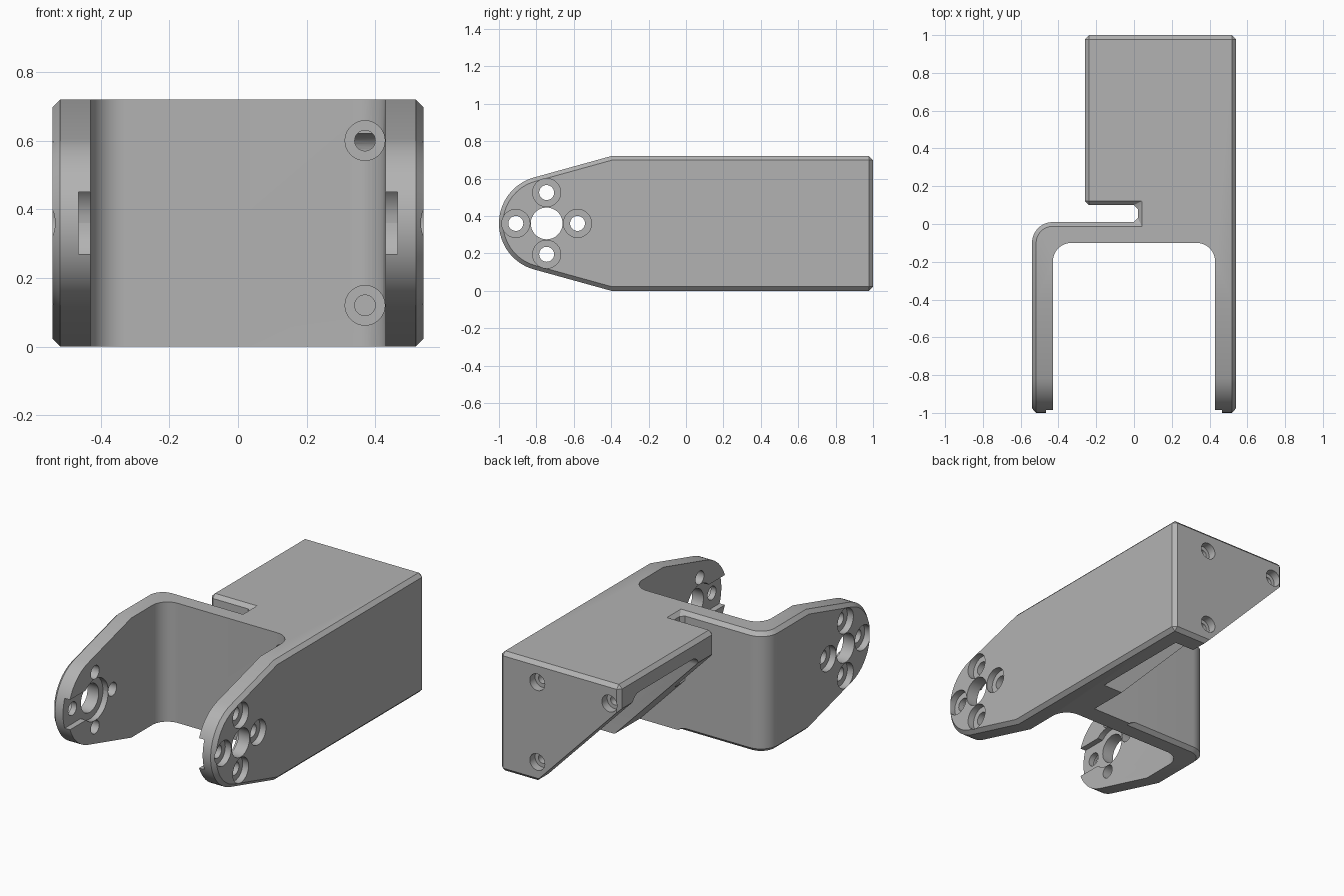
import bpy, bmesh
from math import sin, cos, radians

if "Cube" in bpy.data.objects:
    bpy.data.objects.remove(bpy.data.objects["Cube"], do_unlink=True)

WIDTH, HEIGHT, WALL, FILLET = 0.54, 0.72, 0.11, 0.1
INNER = WIDTH - WALL
MID = HEIGHT / 2
PIVOT_Y, TIP_R = -0.745, 0.255


def arc(cx, cy, r, start, end, steps=12):
    angles = [radians(start + (end - start) * i / steps) for i in range(steps + 1)]
    return [(cx + r * cos(a), cy + r * sin(a)) for a in angles]


def prism(name, points, axis, lo, hi):
    """Extrude a 2D outline along an axis from lo to hi."""
    place = {"x": lambda u, v, w: (w, u, v),
             "y": lambda u, v, w: (u, w, v),
             "z": lambda u, v, w: (u, v, w)}[axis]
    bm = bmesh.new()
    low = [bm.verts.new(place(u, v, lo)) for u, v in points]
    high = [bm.verts.new(place(u, v, hi)) for u, v in points]
    bm.faces.new(low)
    bm.faces.new(high)
    for i in range(len(points)):
        j = (i + 1) % len(points)
        bm.faces.new((low[i], low[j], high[j], high[i]))
    bmesh.ops.recalc_face_normals(bm, faces=bm.faces)
    mesh = bpy.data.meshes.new(name)
    bm.to_mesh(mesh)
    bm.free()
    obj = bpy.data.objects.new(name, mesh)
    bpy.context.collection.objects.link(obj)
    return obj


def apply(obj, mod):
    bpy.context.view_layer.objects.active = obj
    bpy.ops.object.modifier_apply(modifier=mod.name)


def combine(obj, tool, operation="DIFFERENCE"):
    tool.hide_render = True
    mod = obj.modifiers.new("combine", "BOOLEAN")
    mod.object, mod.operation, mod.solver = tool, operation, "EXACT"
    apply(obj, mod)
    bpy.data.objects.remove(tool, do_unlink=True)


def drill(obj, axis, u, v, r, lo, hi):
    combine(obj, prism("drill", arc(u, v, r, 0, 350, 35), axis, lo, hi))


# Outer body: plan outline crossed with the rounded side outline
plan = [(-WIDTH, -1.1), (WIDTH, -1.1), (WIDTH, 1), (-0.26, 1), (-0.26, 0.1),
        (0.02, 0.1), (0.02, 0.01)] + arc(-INNER, 0.01 - WALL, WALL, 90, 180)
bracket = prism("bracket", plan, "z", -0.1, HEIGHT + 0.1)
side = [(1.1, 0), (1.1, HEIGHT), (-0.4, HEIGHT)]
side += arc(PIVOT_Y, MID, TIP_R, 106, 254, 32) + [(-0.4, 0)]
combine(bracket, prism("side_outline", side, "x", -1, 1), "INTERSECT")

# Chamfer on the outer edges
bevel = bracket.modifiers.new("chamfer", "BEVEL")
bevel.width, bevel.segments = 0.022, 1
bevel.limit_method, bevel.angle_limit = "ANGLE", radians(40)
bevel.use_clamp_overlap = False
apply(bracket, bevel)

# Fork opening between the arms
fork = [(-INNER, -1.2), (INNER, -1.2)]
fork += arc(INNER - FILLET, -0.1 - FILLET, FILLET, 0, 90)
fork += arc(FILLET - INNER, -0.1 - FILLET, FILLET, 90, 180)
combine(bracket, prism("fork_opening", fork, "z", -0.2, 1))

# Slanted underside of the rear housing
slant = [(0.397, -0.1), (-0.4, 0.725), (-0.8, 0.725), (-0.8, -0.1)]
combine(bracket, prism("slant_cut", slant, "y", 0.0105, 1.2))

# Hollow under the rear housing, with rounded corners
top = HEIGHT - 0.1
pocket = [(0.88, -0.2)] + arc(0.88 - 0.06, top - 0.06, 0.06, 0, 90, 6)
pocket += arc(0.25 + 0.06, top - 0.06, 0.06, 90, 180, 6) + [(0.25, -0.2)]
combine(bracket, prism("pocket", pocket, "x", -0.5, INNER))

# Horn recess on the inner face of each arm
horn = [(-1.2, -0.09 + MID), (-1.2, 0.09 + MID)]
horn += arc(PIVOT_Y, MID, 0.125, 134, -134, 28)
for lo, hi in ((INNER - 0.05, INNER + 0.035), (-INNER - 0.035, -INNER + 0.05)):
    combine(bracket, prism("horn_recess", horn, "x", lo, hi))

# Pivot hole and four countersunk screw holes through both arms
drill(bracket, "x", PIVOT_Y, MID, 0.085, -1, 1)
for angle in range(0, 360, 90):
    y = PIVOT_Y + 0.165 * cos(radians(angle))
    z = MID + 0.165 * sin(radians(angle))
    drill(bracket, "x", y, z, 0.04, -1, 1)
    for lo, hi in ((WIDTH - 0.04, 1), (-1, 0.04 - WIDTH)):
        drill(bracket, "x", y, z, 0.075, lo, hi)

# Screw holes through the cross wall
for z in (0.12, 0.6):
    drill(bracket, "y", 0.37, z, 0.058, -0.4, -0.05)
    drill(bracket, "y", 0.37, z, 0.03, -0.2, 0.4)

# Screw holes through the rear wall
for x, z in ((0.29, 0.12), (0.29, 0.6), (-0.19, 0.6)):
    drill(bracket, "y", x, z, 0.05, 0.95, 1.2)
    drill(bracket, "y", x, z, 0.027, 0.8, 1.2)

# Single grey finish
grey = bpy.data.materials.new("plain_grey")
grey.use_nodes = True
color = (0.45, 0.45, 0.45, 1)
grey.diffuse_color = color
grey.node_tree.nodes["Principled BSDF"].inputs["Base Color"].default_value = color
bracket.data.materials.clear()
bracket.data.materials.append(grey)
for face in bracket.data.polygons:
    face.material_index = 0

bpy.ops.object.select_all(action="DESELECT")
bracket.select_set(True)
bpy.context.view_layer.objects.active = bracket
bpy.ops.object.shade_smooth_by_angle(angle=radians(25))
